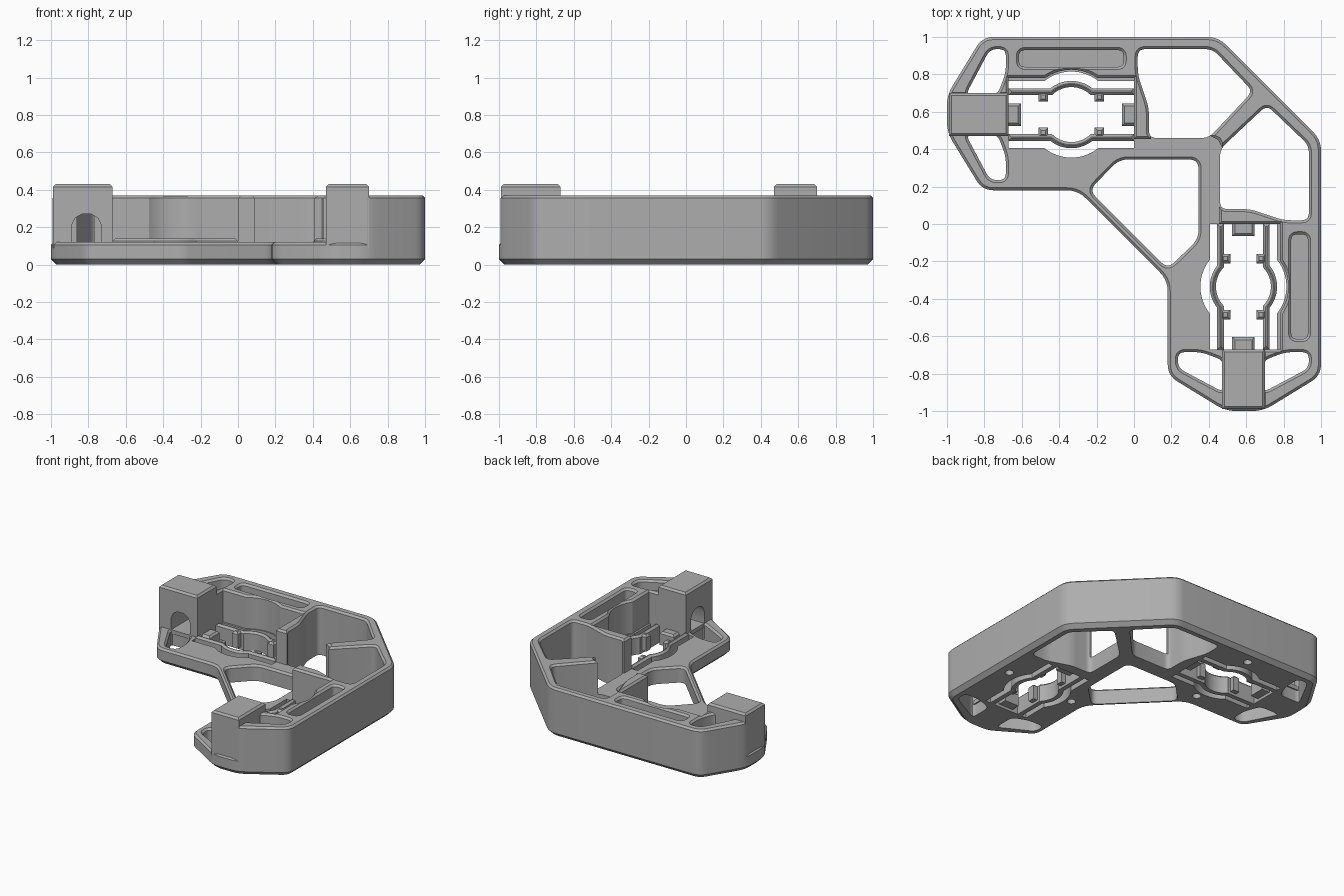
import bpy, bmesh, math
from mathutils import Vector

cube = bpy.data.objects.get("Cube")
if cube:
    bpy.data.objects.remove(cube)

grey = bpy.data.materials.new("plain_grey")
grey.use_nodes = True
COLOUR = (0.42, 0.42, 0.42, 1)
grey.diffuse_color = COLOUR
grey.node_tree.nodes["Principled BSDF"].inputs["Base Color"].default_value = COLOUR

FLOOR, WALL, BLOCK, C = 0.12, 0.37, 0.43, 0.014   # heights and edge chamfer
CX, CY = -0.335, 0.585                            # centre of the holder
X0, X1 = -0.67, 0.0                               # ends of the holder


def swap(pts):
    """Mirror a profile across the diagonal."""
    return [(y, x) for x, y in pts]


def rounded(pts, r, seg=5):
    """Round every corner of a closed profile."""
    out = []
    for i, p in enumerate(pts):
        p = Vector(p)
        a, b = Vector(pts[i - 1]) - p, Vector(pts[(i + 1) % len(pts)]) - p
        d = min(r, a.length * 0.45, b.length * 0.45)
        s, e = p + a.normalized() * d, p + b.normalized() * d
        for k in range(seg + 1):
            t = k / seg
            out.append(tuple(s * (1 - t) ** 2 + p * 2 * t * (1 - t) + e * t * t))
    return out


def offset(pts, d):
    """Grow a counter-clockwise profile by d with mitred corners."""
    out = []
    for i, p in enumerate(pts):
        p = Vector(p)
        a = (p - Vector(pts[i - 1])).normalized()
        b = (Vector(pts[(i + 1) % len(pts)]) - p).normalized()
        n1, n2 = Vector((a.y, -a.x)), Vector((b.y, -b.x))
        out.append(p + (n1 + n2) * (d / max(1 + n1.dot(n2), 0.3)))
    return out


def prism(name, pts, levels):
    """Stack copies of a profile at (z, growth) levels into a solid."""
    area = sum(pts[i - 1][0] * p[1] - p[0] * pts[i - 1][1] for i, p in enumerate(pts))
    if area < 0:
        pts = pts[::-1]
    bm = bmesh.new()
    rings = [[bm.verts.new((p[0], p[1], z)) for p in offset(pts, d)] for z, d in levels]
    bm.faces.new(rings[0][::-1])
    bm.faces.new(rings[-1])
    for lo, hi in zip(rings, rings[1:]):
        for i in range(len(lo)):
            bm.faces.new((lo[i - 1], lo[i], hi[i], hi[i - 1]))
    bmesh.ops.recalc_face_normals(bm, faces=bm.faces)
    mesh = bpy.data.meshes.new(name)
    bm.to_mesh(mesh)
    bm.free()
    mesh.materials.append(grey)
    ob = bpy.data.objects.new(name, mesh)
    bpy.context.collection.objects.link(ob)
    return ob


def cut(target, pts, levels):
    cutter = prism("cutter", pts, levels)
    cutter.hide_render = True
    mod = target.modifiers.new("cut", 'BOOLEAN')
    mod.operation, mod.solver, mod.object = 'DIFFERENCE', 'EXACT', cutter
    bpy.context.view_layer.objects.active = target
    bpy.ops.object.modifier_apply(modifier=mod.name)
    bpy.data.objects.remove(cutter)


def through(top):
    return [(-0.1, 0), (top - C, 0), (top, C), (top + 0.1, C)]


def solid(bottom, top):
    return [(bottom, 0), (top - C, 0), (top, -C)]


def box(xa, xb, ya, yb):
    return [(xa, ya), (xb, ya), (xb, yb), (xa, yb)]


def bulge(h, r, side, seg=14):
    """Left-to-right line at distance h from the holder axis, with an arc of radius r."""
    a = math.asin(h / r)
    arc = [a + (math.pi - 2 * a) * k / seg for k in range(seg + 1)]
    line = [(CX - r * math.cos(t), CY + side * r * math.sin(t)) for t in arc]
    return [(X0, CY + side * h)] + line + [(X1, CY + side * h)]


# Floor plate and tall wall share one outline, symmetric across the diagonal
half = [(-0.30, 0.18), (-0.81, 0.18), (-1, 0.49), (-1, 0.69), (-0.81, 1), (0.45, 1)]
outline = rounded(half + swap(half)[::-1], 0.06)
floor = prism("floor_plate", outline, [(0, -0.03), (0.03, 0), (FLOOR - C, 0), (FLOOR, -C)])
wall = prism("outer_wall", outline, solid(FLOOR - 0.02, WALL))

# Clear the wall above the low floor, leaving the partitions and diagonal rib
low = [(-1.3, 0.69), (X0, 0.69), (X0, 0.78)] + bulge(0.195, 0.24, 1)[1:-1]
low += [(X1, 0.78), (X1, 0.455), (0.09, 0.455), (0.09, 0.475), (0.40, 0.475)]
cut(wall, low + [(0.45, 0.45)] + swap(low)[::-1] + [(-1.3, -1.3)],
    [(0.05, 0), (WALL - C, 0), (WALL, C), (0.6, C)])

# Central window in the floor
window = [(-0.24, 0.18), (-0.08, 0.345), (0.345, 0.345)]
cut(floor, rounded(window + swap(window[:2])[::-1], 0.05), through(FLOOR))

corner_window = [(0.02, 0.935), (0.42, 0.935), (0.635, 0.71), (0.40, 0.46),
                 (0.08, 0.46), (0.08, 0.62), (0.02, 0.80)]
upper_hole = [(-0.90, 0.69), (-0.77, 0.935), (-0.685, 0.935), (-0.685, 0.81), (-0.73, 0.69)]
lower_hole = [(-0.90, 0.48), (-0.77, 0.235), (-0.685, 0.235), (-0.685, 0.36), (-0.73, 0.48)]
opening = bulge(0.18, 0.23, 1) + bulge(0.18, 0.23, -1)[::-1]

for side, place in (("right", list), ("left", swap)):
    # Windows and openings
    for shape, r in ((corner_window, 0.04), (upper_hole, 0.04)):
        cut(wall, place(rounded(shape, r)), through(WALL))
        cut(floor, place(rounded(shape, r)), [(-0.1, 0), (0.3, 0)])
    cut(floor, place(rounded(lower_hole, 0.04)), through(FLOOR))
    cut(floor, place(opening), [(-0.1, 0), (0.3, 0)])

    # Long pocket in the wall top
    cut(wall, place(rounded(box(-0.615, -0.055, 0.84, 0.93), 0.035)),
        [(0.25, 0), (WALL - C, 0), (WALL, C), (0.5, C)])

    # Small round dimples underneath
    for x, y in ((-0.27, 0.89), (-0.30, 0.31)):
        dimple = [(x + 0.03 * math.cos(k * math.tau / 16),
                   y + 0.03 * math.sin(k * math.tau / 16)) for k in range(16)]
        cut(floor, place(dimple), [(-0.1, 0), (0.04, 0)])

    # End block with an arched tunnel
    block = prism(side + "_end_block", place(box(-0.99, X0, 0.47, 0.70)),
                  solid(FLOOR - 0.03, BLOCK))
    cut(block, place(box(-0.89, -0.73, 0.2, 1)),
        [(FLOOR, 0), (0.21, 0), (0.25, -0.02), (0.27, -0.055)])

    # Spring bars with hooks, either side of the holder
    for s in (1, -1):
        bar = bulge(0.14, 0.18, s) + bulge(0.105, 0.147, s)[::-1]
        prism(side + "_spring_bar", place(bar), [(0.0, 0)] + solid(0.02, FLOOR + 0.02))
        for dx in (-0.15, 0.15):
            hook = box(CX + dx - 0.025, CX + dx + 0.025, CY + s * 0.07, CY + s * 0.12)
            prism(side + "_hook", place(hook), solid(0.02, FLOOR + 0.02))

    # End tabs
    for xa, xb in ((X0 - 0.02, -0.605), (-0.065, X1 + 0.02)):
        prism(side + "_end_tab", place(box(xa, xb, CY - 0.06, CY + 0.06)), solid(0.02, FLOOR))

# Smooth the arcs, keep the edges sharp
bpy.ops.object.select_all(action='DESELECT')
for ob in bpy.context.scene.objects:
    if ob.type == 'MESH' and grey.name in ob.data.materials:
        ob.select_set(True)
        bpy.context.view_layer.objects.active = ob
bpy.ops.object.shade_smooth_by_angle(angle=math.radians(30))
